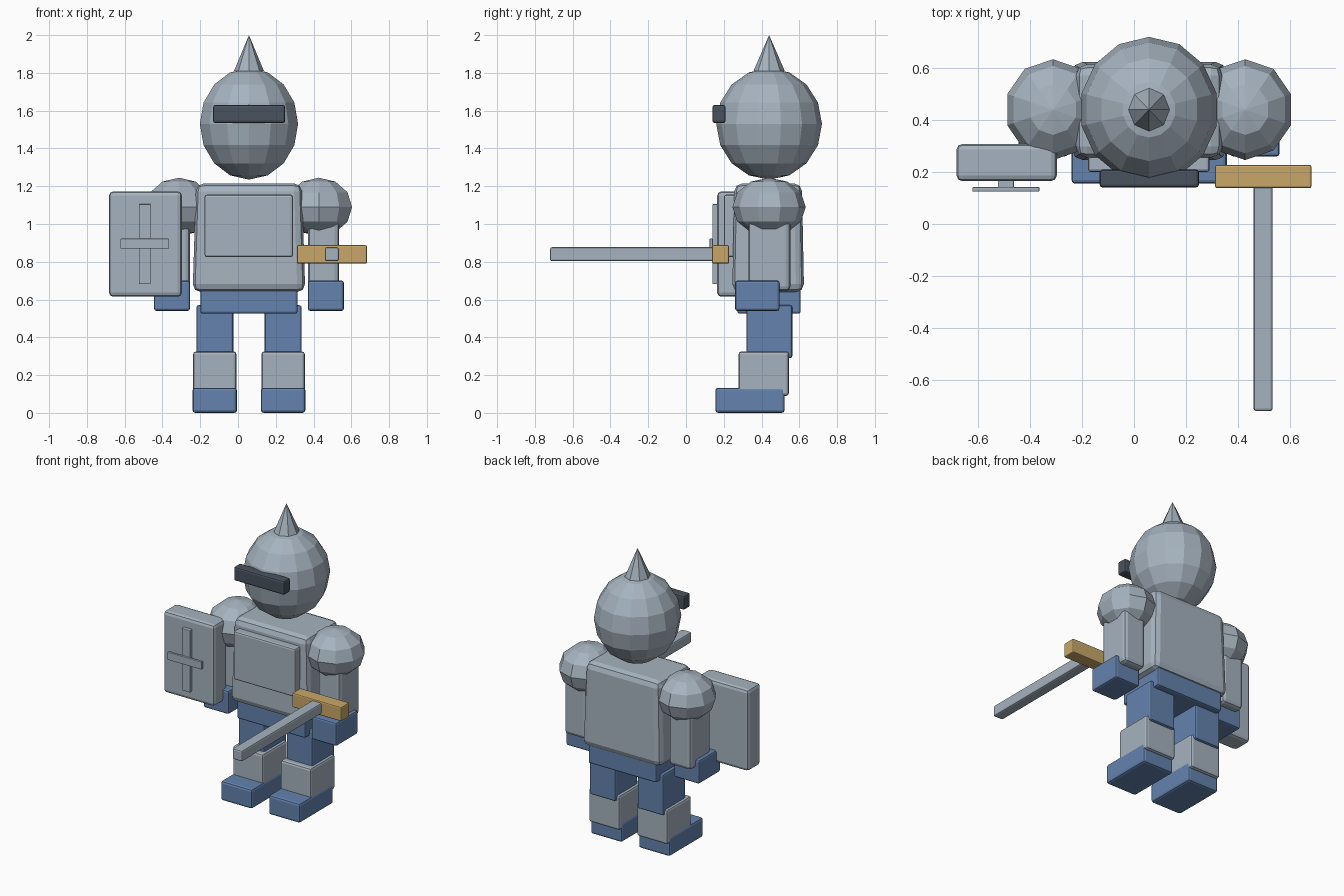
import bpy, bmesh, math

if "Cube" in bpy.data.objects:
    bpy.data.objects.remove(bpy.data.objects["Cube"])

CX, CY = 0.058, 0.44   # body axis


def material(name, rgb):
    m = bpy.data.materials.new(name)
    m.diffuse_color = (*rgb, 1)
    m.use_nodes = True
    m.node_tree.nodes["Principled BSDF"].inputs["Base Color"].default_value = m.diffuse_color
    return m


STEEL = material("steel", (0.38, 0.45, 0.52))
BLUE = material("blue_cloth", (0.125, 0.225, 0.42))
GOLD = material("gold", (0.58, 0.39, 0.14))
DARK = material("dark_visor", (0.065, 0.085, 0.11))


def finish(name, bm, mat):
    bmesh.ops.recalc_face_normals(bm, faces=bm.faces)
    me = bpy.data.meshes.new(name)
    bm.to_mesh(me)
    bm.free()
    me.materials.append(mat)
    ob = bpy.data.objects.new(name, me)
    bpy.context.collection.objects.link(ob)
    return ob


def box(name, x, y, z, mat, bevel=0.012, taper=1.0):
    """Bevelled block from (min, max) ranges; taper scales the top in x and y."""
    bm = bmesh.new()
    bmesh.ops.create_cube(bm, size=1)
    for v in bm.verts:
        k = taper if v.co.z > 0 else 1.0
        v.co = [(r[0] + r[1]) / 2 + c * (r[1] - r[0]) * s
                for r, c, s in zip((x, y, z), v.co, (k, k, 1))]
    ob = finish(name, bm, mat)
    mod = ob.modifiers.new("edge_bevel", "BEVEL")
    mod.width = bevel
    mod.segments = 2
    return ob


def lathe(name, centre, profile, sides, mat, sx=1.0):
    """Flat-faceted turned shape; the first vertex of each ring faces front."""
    bm = bmesh.new()
    rings = []
    for r, h in profile:
        n = sides if r > 1e-5 else 1
        rings.append([bm.verts.new((centre[0] + sx * r * math.sin(math.tau * i / sides),
                                    centre[1] - r * math.cos(math.tau * i / sides),
                                    centre[2] + h)) for i in range(n)])
    for a, b in zip(rings, rings[1:]):
        for i in range(sides):
            j = (i + 1) % sides
            quad = [a[i % len(a)], a[j % len(a)], b[j % len(b)], b[i % len(b)]]
            bm.faces.new(list(dict.fromkeys(quad)))
    return finish(name, bm, mat)


def ball(name, centre, r, rz, sides, rings, mat, sx):
    profile = [(r * math.sin(math.pi * i / rings), -rz * math.cos(math.pi * i / rings))
               for i in range(rings + 1)]
    return lathe(name, centre, profile, sides, mat, sx)


# Helmet, spike and visor
ball("helmet", (CX, CY, 1.53), 0.28, 0.295, 14, 8, STEEL, 0.953)
lathe("helmet_spike", (CX, CY, 1.81), [(0, 0), (0.083, 0), (0, 0.19)], 8, STEEL, 0.953)
box("visor", (-0.132, 0.25), (0.14, 0.21), (1.535, 1.63), DARK)

# Torso, chest plate and hips
box("torso", (CX - 0.298, CX + 0.298), (0.245, 0.625), (0.64, 1.215), STEEL, 0.042, 0.94)
box("chest_plate", (-0.177, 0.291), (0.2, 0.3), (0.825, 1.155), STEEL)
box("hips", (CX - 0.257, CX + 0.257), (0.272, 0.607), (0.525, 0.66), BLUE)

# Paired limbs
for side, s in (("left", -1), ("right", 1)):
    def span(offset, half):
        return (CX + s * offset - half, CX + s * offset + half)

    ball(side + "_shoulder", (CX + s * 0.37, CY, 1.09), 0.194, 0.155, 10, 6, STEEL, 0.953)
    box(side + "_arm", span(0.395, 0.083), (0.33, 0.553), (0.645, 1.08), STEEL, 0.025)
    box(side + "_hand", span(0.4075, 0.095), (0.26, 0.495), (0.54, 0.70), BLUE)
    box(side + "_thigh", span(0.181, 0.098), (0.32, 0.563), (0.29, 0.57), BLUE)
    box(side + "_shin", span(0.181, 0.115), (0.278, 0.545), (0.09, 0.325), STEEL, 0.015)
    box(side + "_foot", span(0.181, 0.118), (0.155, 0.522), (0.0, 0.133), BLUE, 0.015)

# Shield with a raised cross
box("shield", (-0.683, -0.297), (0.165, 0.308), (0.615, 1.172), STEEL, 0.022)
box("shield_cross_upright", (-0.524, -0.462), (0.14, 0.17), (0.682, 1.105), STEEL, 0.003)
box("shield_cross_bar", (-0.622, -0.364), (0.125, 0.142), (0.87, 0.922), STEEL, 0.003)

# Sword pointing forward
box("sword_guard", (0.312, 0.683), (0.138, 0.228), (0.79, 0.888), GOLD, 0.008)
box("sword_blade", (0.46, 0.534), (-0.72, 0.16), (0.803, 0.877), STEEL, 0.01)
